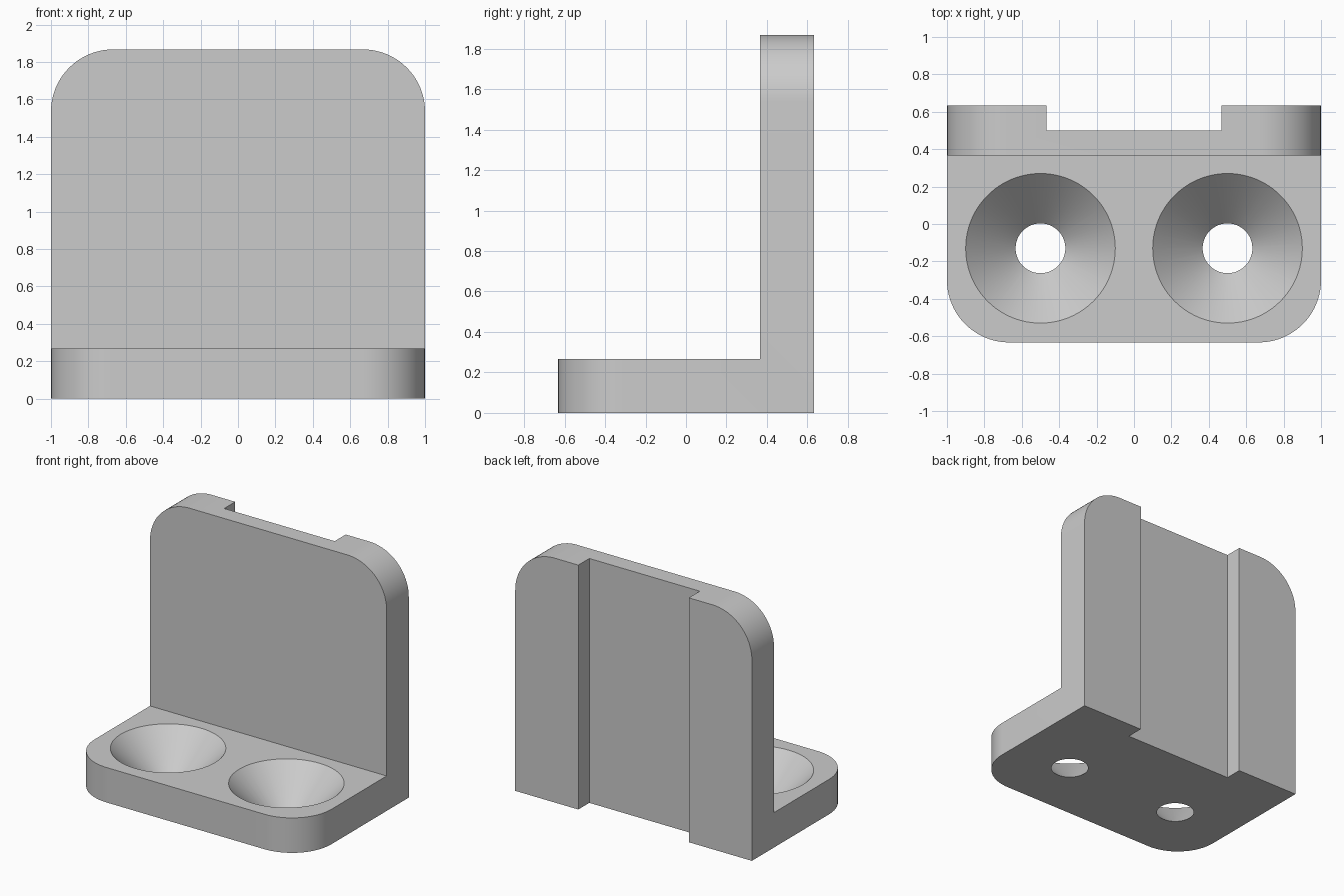
import bpy, bmesh, math

cube = bpy.data.objects.get("Cube")
if cube:
    bpy.data.objects.remove(cube, do_unlink=True)

HEIGHT, FRONT, BACK, THICK = 1.867, -0.633, 0.633, 0.267
WALL = BACK - THICK

grey = bpy.data.materials.new("matte grey")
grey.use_nodes = True
grey.diffuse_color = (0.6, 0.6, 0.6, 1)
grey.node_tree.nodes["Principled BSDF"].inputs["Base Color"].default_value = (0.6, 0.6, 0.6, 1)


def add_object(name, bm):
    bmesh.ops.recalc_face_normals(bm, faces=bm.faces)
    mesh = bpy.data.meshes.new(name)
    bm.to_mesh(mesh)
    bm.free()
    mesh.materials.append(grey)
    obj = bpy.data.objects.new(name, mesh)
    bpy.context.collection.objects.link(obj)
    return obj


# L-shaped bracket: side profile extruded across the width
bm = bmesh.new()
profile = [(FRONT, 0), (BACK, 0), (BACK, HEIGHT), (WALL, HEIGHT), (WALL, THICK), (FRONT, THICK)]
side = bm.faces.new([bm.verts.new((-1, y, z)) for y, z in profile])
moved = bmesh.ops.extrude_face_region(bm, geom=[side])["geom"]
bmesh.ops.translate(bm, vec=(2, 0, 0), verts=[v for v in moved if isinstance(v, bmesh.types.BMVert)])

# Round the front corners of the base and the top corners of the wall
corners = []
for e in bm.edges:
    a, b = e.verts[0].co, e.verts[1].co
    same_x = abs(a.x - b.x) < 0.001
    at_front = max(a.y, b.y) < FRONT + 0.01
    at_top = min(a.z, b.z) > HEIGHT - 0.01
    if same_x and (at_front or at_top):
        corners.append(e)
bmesh.ops.bevel(bm, geom=corners, offset=0.333, offset_type='OFFSET', segments=20,
                profile=0.5, affect='EDGES')
bracket = add_object("bracket", bm)

cutters = []

# Wide groove down the back of the wall
bm = bmesh.new()
bmesh.ops.create_cube(bm, size=1)
bmesh.ops.scale(bm, vec=(0.934, 0.4, 3), verts=bm.verts)
bmesh.ops.translate(bm, vec=(0, 0.7, 1), verts=bm.verts)
cutters.append(add_object("groove_cutter", bm))

# Conical through holes, extended a little past both faces
EXTRA = 0.02
for x, label in ((-0.5, "right"), (0.5, "left")):
    bm = bmesh.new()
    bmesh.ops.create_cone(bm, cap_ends=True, segments=96, radius1=0.133 - EXTRA,
                          radius2=0.4 + EXTRA, depth=THICK + 2 * EXTRA)
    bmesh.ops.translate(bm, vec=(x, -0.13, THICK / 2), verts=bm.verts)
    cutters.append(add_object(label + "_hole_cutter", bm))

for cutter in cutters:
    cutter.hide_render = True
    cutter.hide_set(True)
    cut = bracket.modifiers.new(cutter.name, 'BOOLEAN')
    cut.operation = 'DIFFERENCE'
    cut.solver = 'EXACT'
    cut.object = cutter

# Apply the cuts, remove the helpers and smooth the curved faces
bpy.context.view_layer.objects.active = bracket
bracket.select_set(True)
for cutter in cutters:
    bpy.ops.object.modifier_apply(modifier=cutter.name)
    bpy.data.objects.remove(cutter, do_unlink=True)
bpy.ops.object.shade_smooth_by_angle(angle=math.radians(30))
